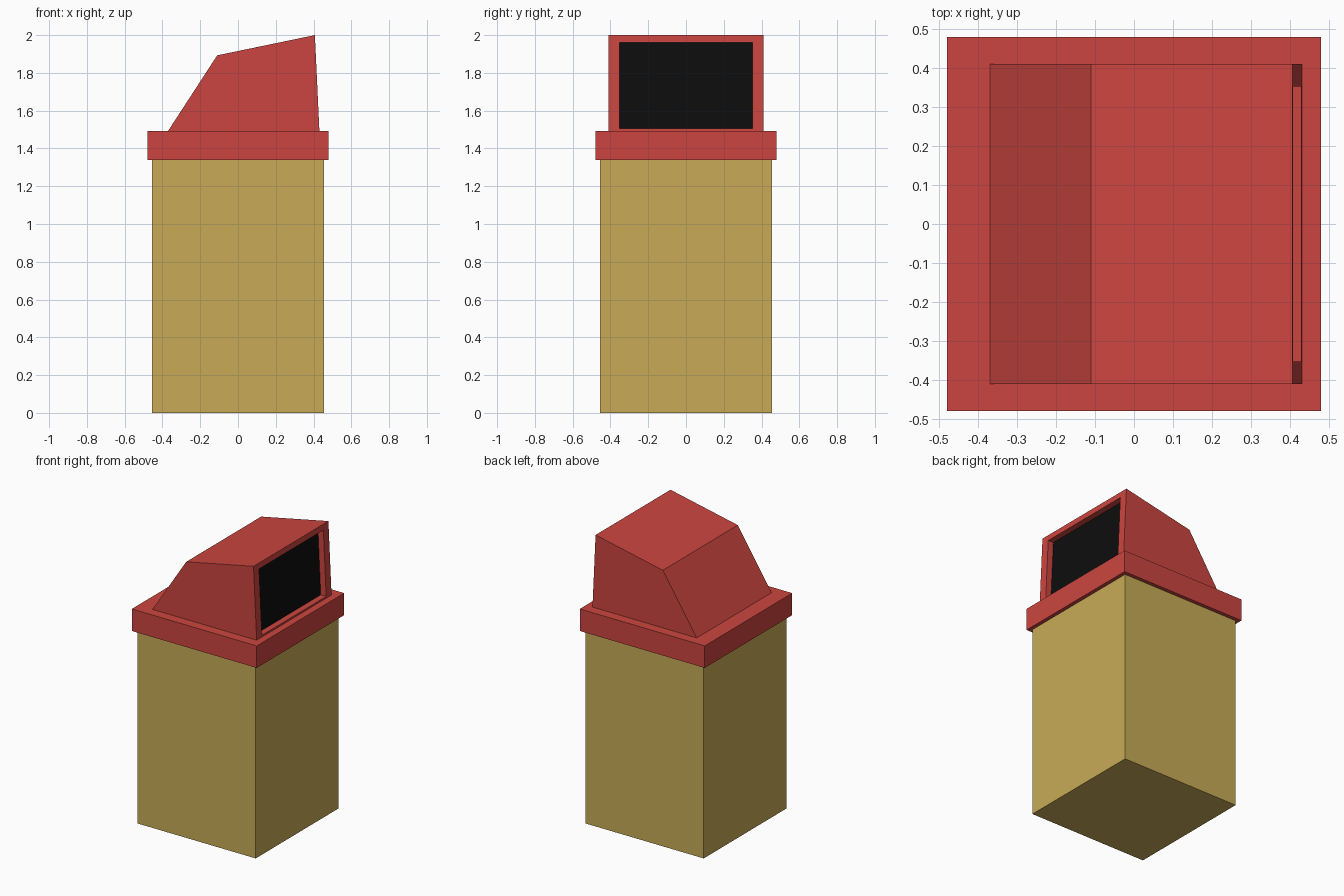
import bpy, bmesh
from mathutils import Vector

if "Cube" in bpy.data.objects:
    bpy.data.objects.remove(bpy.data.objects["Cube"])


def material(name, color):
    m = bpy.data.materials.new(name)
    m.diffuse_color = (*color, 1)
    m.use_nodes = True
    m.node_tree.nodes["Principled BSDF"].inputs["Base Color"].default_value = m.diffuse_color
    return m


red = material("red_plastic", (0.60, 0.06, 0.05))
tan = material("tan_panel", (0.58, 0.41, 0.095))
black = material("black_opening", (0.004, 0.004, 0.004))


def add_object(name, bm, *mats):
    bmesh.ops.recalc_face_normals(bm, faces=bm.faces[:])
    mesh = bpy.data.meshes.new(name)
    bm.to_mesh(mesh)
    bm.free()
    for m in mats:
        mesh.materials.append(m)
    obj = bpy.data.objects.new(name, mesh)
    bpy.context.collection.objects.link(obj)
    return obj


def square_block(name, half, z0, z1, mat):
    bm = bmesh.new()
    bmesh.ops.create_cube(bm, size=1)
    bmesh.ops.scale(bm, vec=(2 * half, 2 * half, z1 - z0), verts=bm.verts)
    bmesh.ops.translate(bm, vec=(0, 0, (z0 + z1) / 2), verts=bm.verts)
    add_object(name, bm, mat)


# Bin body and overhanging rim
square_block("body", 0.454, 0.0, 1.34, tan)
square_block("rim", 0.48, 1.34, 1.493, red)

# Hood: side profile extruded across the width
W = 0.411
profile = [(-0.37, 1.493), (-0.11, 1.893), (0.407, 2.0), (0.431, 1.493)]
bm = bmesh.new()
side = bm.faces.new([bm.verts.new((x, -W, z)) for x, z in profile])
ext = bmesh.ops.extrude_face_region(bm, geom=[side], use_keep_orig=True)
bmesh.ops.translate(bm, vec=(0, 2 * W, 0),
                    verts=[g for g in ext["geom"] if isinstance(g, bmesh.types.BMVert)])
bmesh.ops.recalc_face_normals(bm, faces=bm.faces[:])

# Opening: inset the chute face, then push a dark panel inward
front = max(bm.faces, key=lambda f: f.calc_center_median().x)


def fit_opening(face, depth):
    mid = face.calc_center_median().z
    for v in face.verts:
        y = 0.353 if v.co.y > 0 else -0.353
        z = 1.96 if v.co.z > mid else 1.505
        x = 0.431 - 0.024 * (z - 1.493) / 0.507
        v.co = Vector((x - depth, y, z))


for depth in (0.0, 0.042):
    bmesh.ops.inset_individual(bm, faces=[front], thickness=0.03)
    fit_opening(front, depth)
front.material_index = 1
add_object("hood", bm, red, black)
